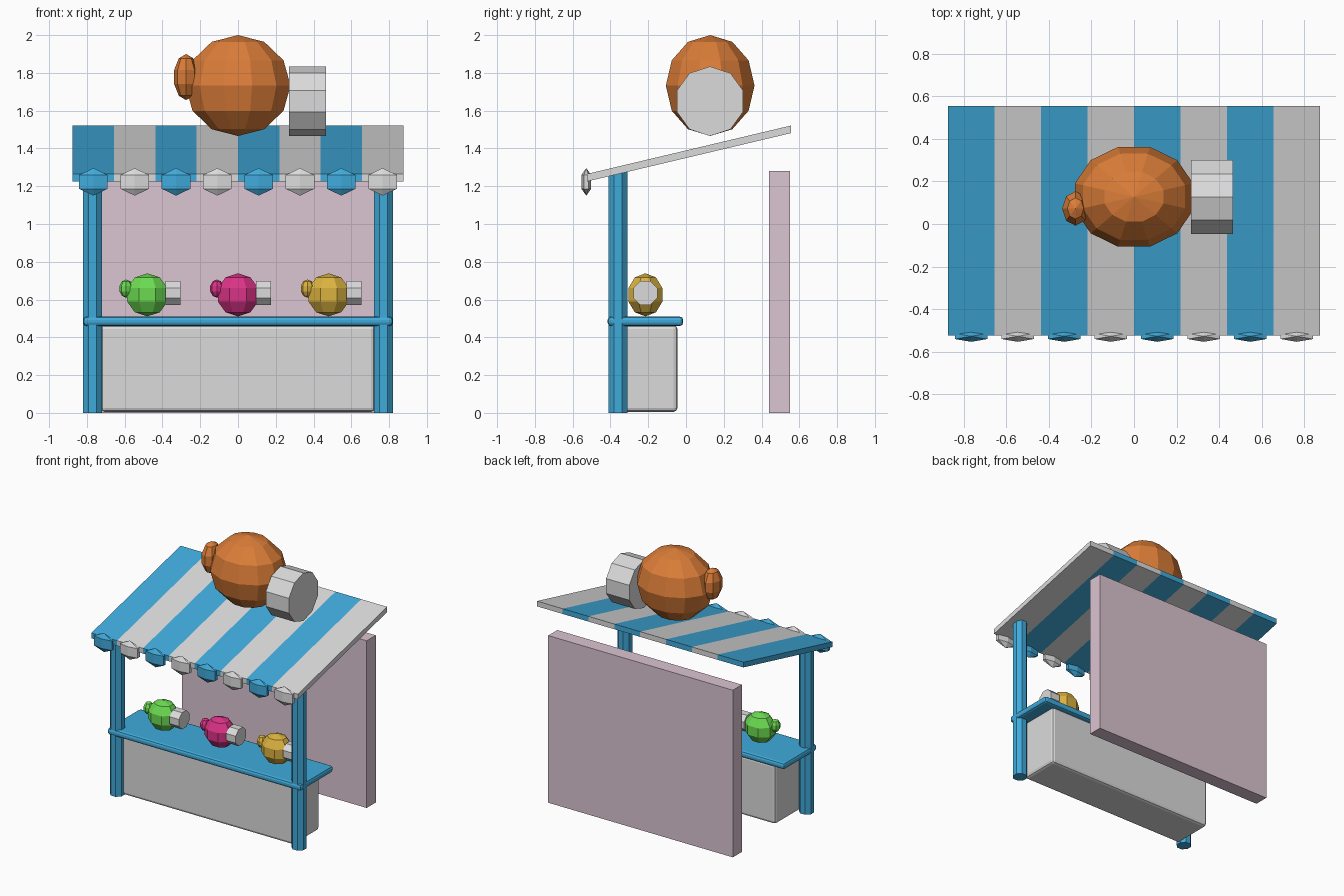
import bpy, bmesh, math
from mathutils import Matrix, Vector

old = bpy.data.objects.get("Cube")
if old:
    bpy.data.objects.remove(old, do_unlink=True)


def material(name, rgb):
    col = [c / 12.92 if c <= 0.04 else ((c + 0.055) / 1.055) ** 2.4 for c in rgb] + [1]
    m = bpy.data.materials.new(name)
    m.use_nodes = True
    m.diffuse_color = col
    m.node_tree.nodes["Principled BSDF"].inputs["Base Color"].default_value = col
    return m


blue = material("blue", (0.25, 0.67, 0.86))
white = material("off white", (0.86, 0.86, 0.86))
mauve = material("mauve", (0.86, 0.77, 0.82))
orange = material("orange", (0.86, 0.49, 0.22))
green = material("green", (0.42, 0.86, 0.32))
pink = material("pink", (0.86, 0.2, 0.53))
yellow = material("yellow", (0.86, 0.7, 0.25))


def finish(name, bm, mat):
    bmesh.ops.recalc_face_normals(bm, faces=bm.faces)
    me = bpy.data.meshes.new(name)
    bm.to_mesh(me)
    bm.free()
    me.materials.append(mat)
    ob = bpy.data.objects.new(name, me)
    bpy.context.collection.objects.link(ob)
    return ob


def box(name, lo, hi, mat, bevel=0, slope=0):
    """Box between two corners; slope raises z along y."""
    lo, hi = Vector(lo), Vector(hi)
    bm = bmesh.new()
    bmesh.ops.create_cube(bm, size=1)
    for v in bm.verts:
        v.co = (lo + hi) / 2 + v.co * (hi - lo)
        v.co.z += slope * (v.co.y - lo.y)
    ob = finish(name, bm, mat)
    if bevel:
        mod = ob.modifiers.new("rounded edges", 'BEVEL')
        mod.width, mod.segments = bevel, 2
    return ob


def ball(name, centre, radii, mat, segments, rings, flat=False):
    """Faceted ellipsoid; flat turns a face, not a corner, to the axes."""
    bm = bmesh.new()
    bmesh.ops.create_uvsphere(bm, u_segments=segments, v_segments=rings, radius=1)
    if flat:
        bm.transform(Matrix.Rotation(math.pi / segments, 4, 'Z'))
    bm.transform(Matrix.Translation(centre) @ Matrix.Diagonal((*radii, 1)))
    return finish(name, bm, mat)


def cylinder(name, centre, radius, length, sides, mat, turn):
    bm = bmesh.new()
    bmesh.ops.create_cone(bm, cap_ends=True, segments=sides, radius1=radius,
                          radius2=radius, depth=length)
    bm.transform(Matrix.Translation(centre) @ turn)
    return finish(name, bm, mat)


along_x = Matrix.Rotation(math.pi / 2, 4, 'Y')
eighth = Matrix.Rotation(math.pi / 8, 4, 'Z')
tenth = Matrix.Rotation(math.pi / 2, 4, 'Z')

# Counter, cabinet and back wall
box("counter_top", (-0.82, -0.415, 0.46), (0.82, -0.015, 0.51), blue, 0.018)
box("counter_cabinet", (-0.725, -0.365, 0.005), (0.725, -0.045, 0.465), white, 0.022)
box("back_wall", (-0.782, 0.44, 0), (0.782, 0.55, 1.28), mauve)

# Front posts
for side, label in ((-1, "right"), (1, "left")):
    cylinder(label + "_post", (side * 0.77, -0.36, 0.64), 0.054, 1.28, 8, blue, eighth)

# Striped awning with a hanging tip under each stripe
width = 1.75 / 8
for i in range(8):
    x = -0.875 + i * width
    mat = white if i % 2 else blue
    box(f"awning_stripe_{i + 1}", (x, -0.525, 1.225), (x + width, 0.555, 1.265),
        mat, slope=0.237)
    ball(f"awning_tip_{i + 1}", (x + width / 2, -0.528, 1.223),
         (0.101, 0.03, 0.073), mat, 6, 3)

# Small pots on the counter
for label, x, mat in (("green", -0.48, green), ("pink", 0, pink), ("yellow", 0.48, yellow)):
    ball(label + "_pot_body", (x, -0.215, 0.625), (0.122, 0.103, 0.114), mat, 8, 5, True)
    ball(label + "_pot_knob", (x - 0.112, -0.235, 0.658), (0.037, 0.04, 0.048), mat, 8, 5)
    cylinder(label + "_pot_neck", (x + 0.135, -0.215, 0.635), 0.069, 0.08, 8, white,
             along_x @ eighth)

# Large pot above the awning
ball("large_pot_body", (0, 0.128, 1.733), (0.288, 0.243, 0.267), orange, 12, 6, True)
ball("large_pot_knob", (-0.275, 0.073, 1.778), (0.066, 0.085, 0.122), orange, 8, 5)
cylinder("large_pot_neck", (0.367, 0.127, 1.65), 0.184, 0.196, 10, white, along_x @ tenth)
